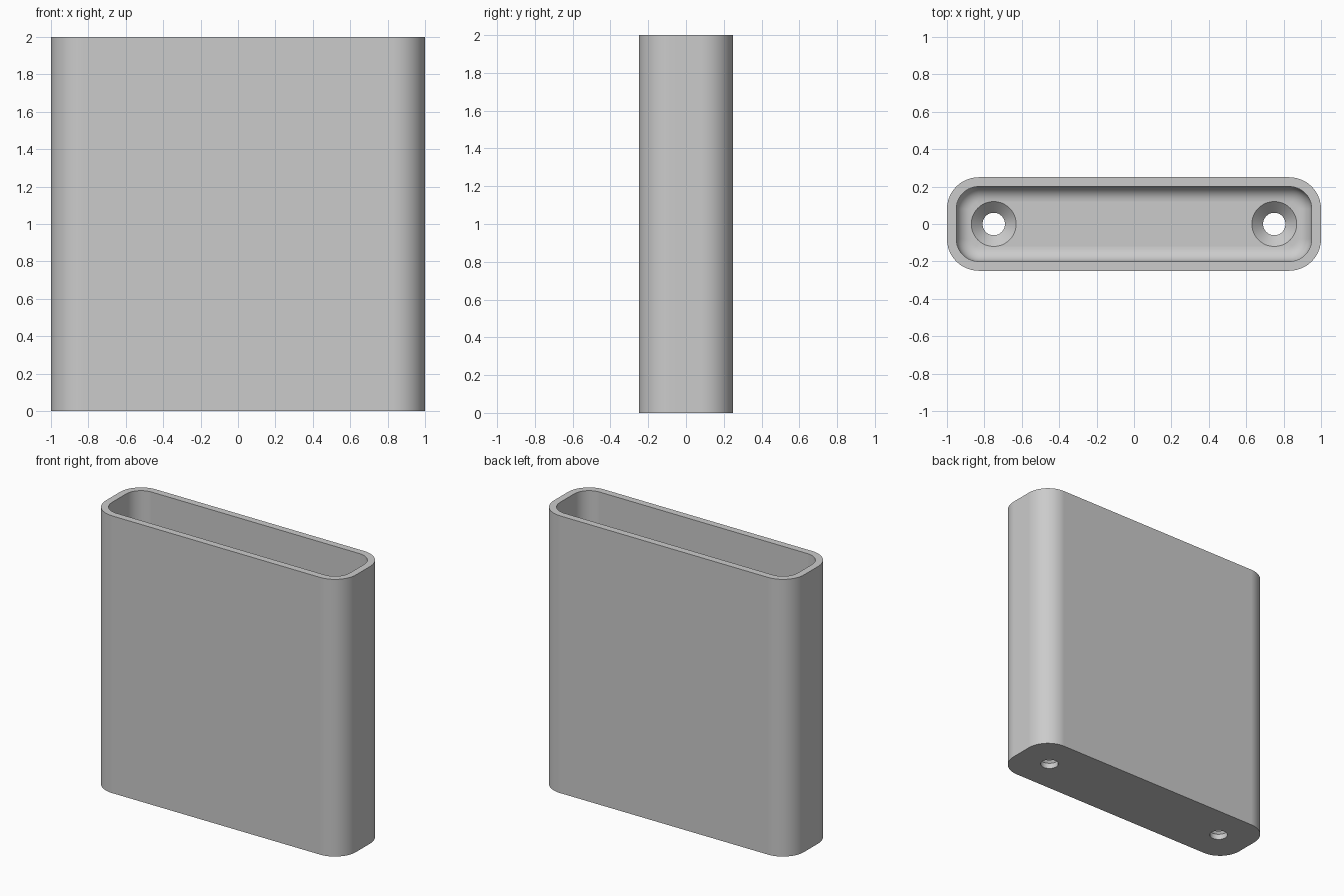
import bpy
import bmesh
from math import pi, sin, cos

cube = bpy.data.objects.get("Cube")
if cube:
    bpy.data.objects.remove(cube, do_unlink=True)

WIDTH, DEPTH, HEIGHT = 2.0, 0.5, 2.0
WALL, FLOOR = 0.05, 0.1
CORNER, FILLET = 0.17, 0.08
HOLE_X, HOLE_R, SINK_R = 0.75, 0.06, 0.12
CORNER_STEPS, FILLET_STEPS, HOLE_SIDES = 12, 8, 48

bm = bmesh.new()


def rounded_loop(inset, z):
    """Closed rounded rectangle, inset from the outer outline."""
    r = CORNER - inset
    cx, cy = WIDTH / 2 - CORNER, DEPTH / 2 - CORNER
    verts = []
    for q, (sx, sy) in enumerate([(1, 1), (-1, 1), (-1, -1), (1, -1)]):
        for i in range(CORNER_STEPS + 1):
            a = (q + i / CORNER_STEPS) * pi / 2
            verts.append(bm.verts.new((sx * cx + r * cos(a), sy * cy + r * sin(a), z)))
    return verts


def circle_loop(x, r, z):
    turn = 2 * pi / HOLE_SIDES
    return [bm.verts.new((x + r * cos(i * turn), r * sin(i * turn), z))
            for i in range(HOLE_SIDES)]


def bridge(a, b):
    n = len(a)
    for i in range(n):
        j = (i + 1) % n
        bm.faces.new((a[i], a[j], b[j], b[i]))


def fill(loops):
    """Flat face between an outline and the holes in it."""
    edges = []
    for loop in loops:
        for a, b in zip(loop, loop[1:] + loop[:1]):
            edges.append(bm.edges.get((a, b)) or bm.edges.new((a, b)))
    bmesh.ops.triangle_fill(bm, edges=edges, use_beauty=True, use_dissolve=False)


# Outer wall, rim, inner wall and the fillet down to the floor
rings = [rounded_loop(0, 0), rounded_loop(0, HEIGHT), rounded_loop(WALL, HEIGHT)]
for i in range(FILLET_STEPS + 1):
    a = i / FILLET_STEPS * pi / 2
    rings.append(rounded_loop(WALL + FILLET * (1 - cos(a)),
                              FLOOR + FILLET * (1 - sin(a))))
for a, b in zip(rings, rings[1:]):
    bridge(a, b)

# Countersunk screw holes
bottom_holes, top_holes = [], []
for x in (-HOLE_X, HOLE_X):
    low = circle_loop(x, HOLE_R, 0)
    neck = circle_loop(x, HOLE_R, FLOOR - (SINK_R - HOLE_R))
    top = circle_loop(x, SINK_R, FLOOR)
    bridge(low, neck)
    bridge(neck, top)
    bottom_holes.append(low)
    top_holes.append(top)

# Underside and floor around the holes
fill([rings[0]] + bottom_holes)
fill([rings[-1]] + top_holes)
bmesh.ops.recalc_face_normals(bm, faces=bm.faces)

mesh = bpy.data.meshes.new("open_sleeve")
bm.to_mesh(mesh)
bm.free()
sleeve = bpy.data.objects.new("open_sleeve", mesh)
bpy.context.collection.objects.link(sleeve)

# Plain grey finish
grey = bpy.data.materials.new("plain_grey")
grey.use_nodes = True
colour = (0.6, 0.6, 0.6, 1)
grey.diffuse_color = colour
grey.node_tree.nodes["Principled BSDF"].inputs["Base Color"].default_value = colour
mesh.materials.append(grey)

# Smooth curves with crisp edges and flat panels
bpy.ops.object.select_all(action="DESELECT")
sleeve.select_set(True)
bpy.context.view_layer.objects.active = sleeve
bpy.ops.object.shade_smooth_by_angle(angle=pi / 6)
weighted = sleeve.modifiers.new("flat_panels", "WEIGHTED_NORMAL")
weighted.keep_sharp = True
